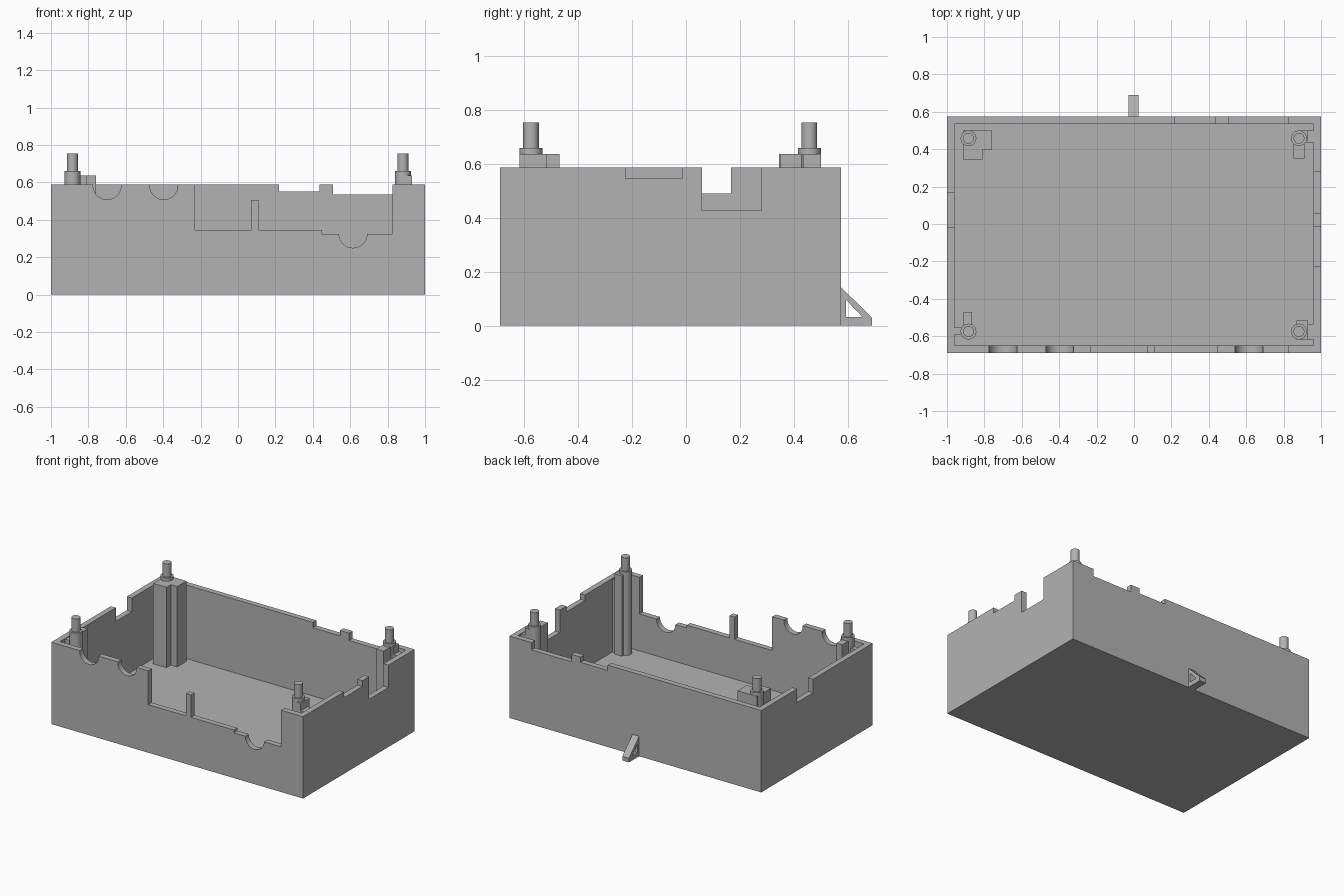
import bpy, bmesh, math
from mathutils import Vector

cube = bpy.data.objects.get("Cube")
if cube:
    bpy.data.objects.remove(cube, do_unlink=True)

GREY = (0.45, 0.45, 0.45, 1)
grey = bpy.data.materials.new("plain grey")
grey.use_nodes = True
grey.diffuse_color = GREY
grey.node_tree.nodes["Principled BSDF"].inputs["Base Color"].default_value = GREY

BACK, FRONT, RIM, FLOOR, WALL = 0.575, -0.69, 0.588, 0.06, 0.04


def prism(name, outline, lift, depth):
    """Extrude a flat outline by depth; lift maps its 2D points into space."""
    bm = bmesh.new()
    face = bm.faces.new([bm.verts.new(lift(u, v)) for u, v in outline])
    ext = bmesh.ops.extrude_face_region(bm, geom=[face])
    bmesh.ops.translate(bm, vec=Vector(depth),
                        verts=[g for g in ext["geom"] if isinstance(g, bmesh.types.BMVert)])
    bmesh.ops.recalc_face_normals(bm, faces=bm.faces)
    mesh = bpy.data.meshes.new(name)
    bm.to_mesh(mesh)
    bm.free()
    mesh.materials.append(grey)
    obj = bpy.data.objects.new(name, mesh)
    bpy.context.collection.objects.link(obj)
    return obj


def box(name, x0, x1, y0, y1, z0, z1):
    return prism(name, [(x0, y0), (x1, y0), (x1, y1), (x0, y1)],
                 lambda x, y: (x, y, z0), (0, 0, z1 - z0))


def circle(u, v, r, n=32):
    return [(u + r * math.cos(math.tau * i / n), v + r * math.sin(math.tau * i / n))
            for i in range(n)]


def cylinder(name, x, y, r, z0, z1):
    return prism(name, circle(x, y, r), lambda u, v: (u, v, z0), (0, 0, z1 - z0))


def smooth(obj):
    bpy.ops.object.select_all(action="DESELECT")
    obj.select_set(True)
    bpy.context.view_layer.objects.active = obj
    bpy.ops.object.shade_smooth_by_angle(angle=math.radians(30))


def cut(target, cutter):
    mod = target.modifiers.new("cut", "BOOLEAN")
    mod.operation, mod.solver, mod.object = "DIFFERENCE", "EXACT", cutter
    bpy.context.view_layer.objects.active = target
    bpy.ops.object.modifier_apply(modifier=mod.name)
    bpy.data.objects.remove(cutter, do_unlink=True)


# Open tray
tray = box("tray", -1, 1, FRONT, BACK, 0, RIM)
cut(tray, box("cavity", -1 + WALL, 1 - WALL, FRONT + WALL, BACK - WALL, FLOOR, 1))

# Front wall openings, leaving a thin tab
for x0, x1, z in [(-0.23, 0.07, 0.345), (0.11, 0.46, 0.345), (0.45, 0.825, 0.325)]:
    cut(tray, box("front_opening", x0, x1, FRONT - 0.1, FRONT + 0.06, z, 1))
cut(tray, box("tab_opening", 0.05, 0.13, FRONT - 0.1, FRONT + 0.06, 0.505, 1))

# Rounded cable notches in the front wall
for x, z in [(-0.70, 0.583), (-0.397, 0.583), (0.615, 0.325)]:
    cut(tray, prism("round_notch", circle(x, z, 0.075),
                    lambda u, v: (u, FRONT - 0.1, v), (0, 0.16, 0)))

# Back wall notches
for x0, x1, z in [(0.22, 0.435, 0.55), (0.508, 0.825, 0.535)]:
    cut(tray, box("back_notch", x0, x1, BACK - 0.06, BACK + 0.1, z, 1))

# Side wall notches
for side, y0, y1, z in [(1, -0.225, -0.015, 0.547), (1, 0.06, 0.28, 0.427),
                        (-1, -0.015, 0.167, 0.49)]:
    cut(tray, box("side_notch", side - 0.06, side + 0.06, y0, y1, z, 1))
smooth(tray)

# Corner posts: a column with a thinner pin on top
POSTS = {"front_right": (-0.885, -0.575), "front_left": (0.882, -0.575),
         "back_right": (-0.885, 0.458), "back_left": (0.882, 0.458)}
for corner, (x, y) in POSTS.items():
    smooth(cylinder(corner + "_column", x, y, 0.042, FLOOR, 0.66))
    smooth(cylinder(corner + "_pin", x, y, 0.029, 0.66, 0.755))

# Rest blocks beside the posts
REST = 0.637
prism("back_right_rest",
      [(-0.915, 0.345), (-0.81, 0.345), (-0.81, 0.395), (-0.76, 0.395),
       (-0.76, 0.5), (-0.915, 0.5)],
      lambda x, y: (x, y, FLOOR), (0, 0, REST - FLOOR))
box("back_left_rest", 0.853, 0.912, 0.35, 0.458, FLOOR, REST)
box("back_left_side_rest", 0.882, 0.93, 0.435, 0.5, FLOOR, REST)
box("front_right_rest", -0.912, -0.865, -0.575, -0.47, FLOOR, REST)
box("front_left_rest", 0.87, 0.93, -0.617, -0.517, FLOOR, REST)

# Ribs tying the posts to the side walls
box("front_right_rib", -0.97, -0.9, -0.59, -0.553, FLOOR, RIM - 0.005)
box("front_left_rib", 0.9, 0.97, -0.617, -0.535, FLOOR, RIM - 0.005)
box("back_left_rib", 0.9, 0.97, 0.435, 0.5, FLOOR, RIM - 0.005)

# Triangular loop at the foot of the back wall
loop = prism("back_loop", [(BACK - 0.01, 0), (0.69, 0), (0.69, 0.03), (BACK - 0.01, 0.153)],
             lambda y, z: (-0.03, y, z), (0.053, 0, 0))
cut(loop, prism("loop_hole", [(0.594, 0.033), (0.654, 0.033), (0.594, 0.096)],
                lambda y, z: (-0.1, y, z), (0.2, 0, 0)))
